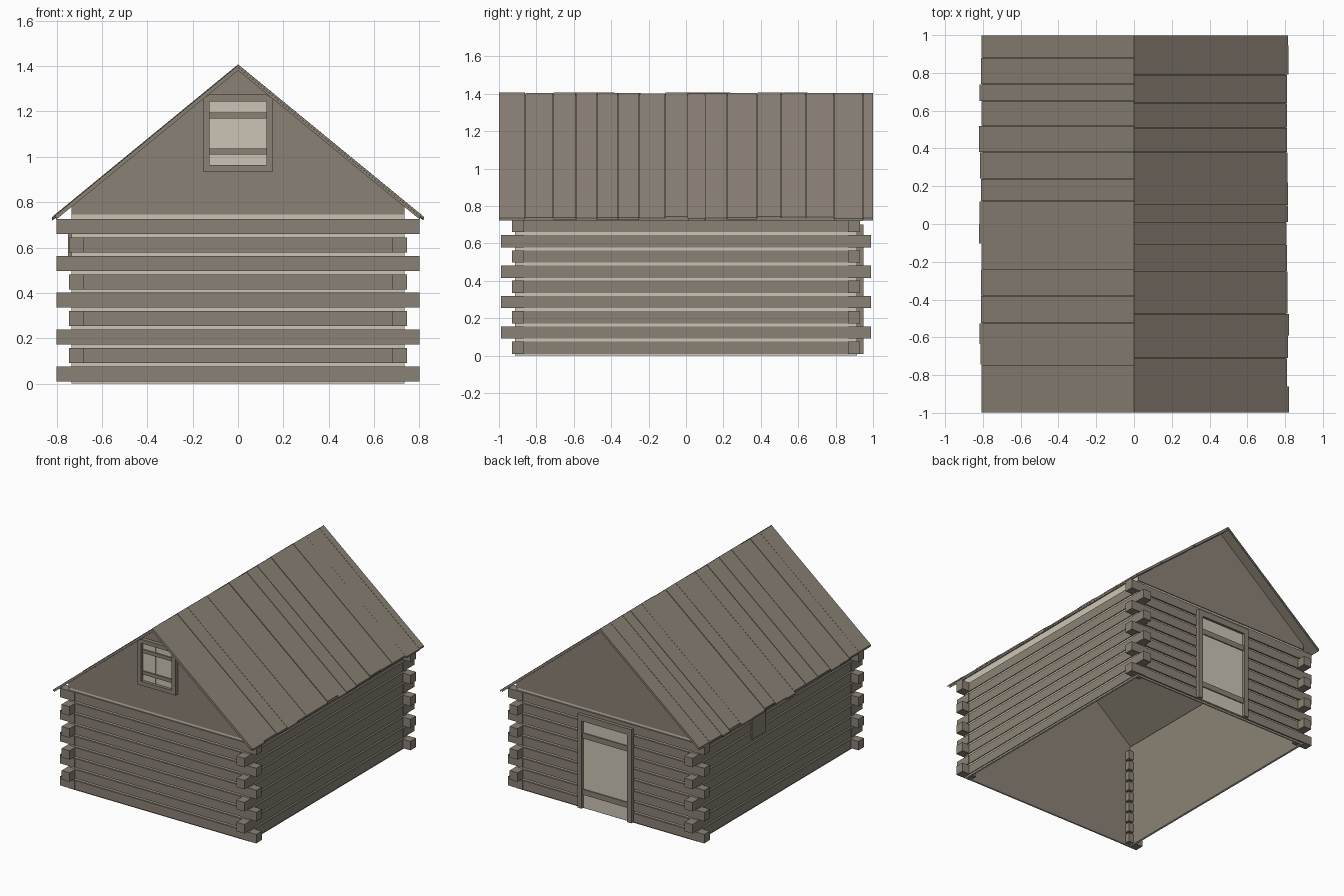
import bpy, bmesh, random
from mathutils import Vector

random.seed(4)
if "Cube" in bpy.data.objects:
    bpy.data.objects.remove(bpy.data.objects["Cube"])


def material(name, color):
    m = bpy.data.materials.new(name)
    m.use_nodes = True
    m.diffuse_color = (*color, 1)
    m.node_tree.nodes["Principled BSDF"].inputs["Base Color"].default_value = (*color, 1)
    return m


wood = material("weathered_wood", (0.255, 0.222, 0.178))
pale = material("pale_chinking", (0.60, 0.56, 0.46))


def prism(bm, profile, y0, y1):
    """Extrude an xz outline along y."""
    a = [bm.verts.new((x, y0, z)) for x, z in profile]
    b = [bm.verts.new((x, y1, z)) for x, z in profile]
    bm.faces.new(a)
    bm.faces.new(b)
    for i in range(len(a)):
        j = (i + 1) % len(a)
        bm.faces.new((a[i], a[j], b[j], b[i]))


def box(bm, x0, x1, y0, y1, z0, z1):
    prism(bm, [(x0, z0), (x1, z0), (x1, z1), (x0, z1)], y0, y1)


def finish(name, bm, *mats):
    bmesh.ops.recalc_face_normals(bm, faces=bm.faces)
    me = bpy.data.meshes.new(name)
    bm.to_mesh(me)
    bm.free()
    for m in mats:
        me.materials.append(m)
    ob = bpy.data.objects.new(name, me)
    bpy.context.collection.objects.link(ob)
    return ob


def span(s, a, b):
    return sorted((s * a, s * b))


WX, WY = 0.735, 0.915          # outer wall faces
PITCH, LOG, ROWS = 0.08125, 0.033, 9
RIDGE, SLOPE = 1.405, 0.82
UNDER = RIDGE - 0.024          # underside of the roof at the ridge
rows = [0.043 + PITCH * i for i in range(ROWS)]

# Thin walls: pale chinking outside, wood lining inside
for s, end in ((-1, "front"), (1, "back")):
    bm = bmesh.new()
    box(bm, -WX, WX, *span(s, WY - 0.012, WY), 0, 0.745)
    wall = finish(end + "_wall", bm, pale, wood)
    for f in wall.data.polygons:
        f.material_index = int(f.normal.y * s < -0.5)
for s, side in ((-1, "right"), (1, "left")):
    bm = bmesh.new()
    box(bm, *span(s, WX - 0.015, WX), -WY + 0.002, WY - 0.002, 0, 0.778)
    wall = finish(side + "_wall", bm, pale, wood)
    for f in wall.data.polygons:
        f.material_index = int(f.normal.x * s < -0.5)

# Rows of log faces on each wall
for s, end in ((-1, "front"), (1, "back")):
    bm = bmesh.new()
    for z in rows:
        box(bm, -WX, WX, *span(s, WY - 0.002, 0.926), z - LOG, z + LOG)
    finish(end + "_logs", bm, wood)
for s, side in ((-1, "right"), (1, "left")):
    bm = bmesh.new()
    for z in rows:
        box(bm, *span(s, WX - 0.002, 0.741), -0.92, 0.92, z - LOG, z + LOG)
    finish(side + "_logs", bm, wood)

# Alternating log ends crossing at the corners
bm = bmesh.new()
for sx in (-1, 1):
    for sy in (-1, 1):
        for i, z in enumerate(rows):
            ox, oy = (0.80, 0.93) if i % 2 == 0 else (0.745, 0.99)
            box(bm, *span(sx, 0.68, ox), *span(sy, 0.865, oy), z - LOG, z + LOG)
finish("corner_log_ends", bm, wood)

# Gables
for s, end in ((-1, "front"), (1, "back")):
    bm = bmesh.new()
    shoulder = UNDER - SLOPE * WX
    prism(bm, [(-WX, 0.745), (WX, 0.745), (WX, shoulder), (0, UNDER), (-WX, shoulder)],
          *span(s, WY - 0.012, 0.921))
    finish(end + "_gable", bm, wood)


def slope_slab(bm, s, top, thick, reach, y0, y1):
    drop = SLOPE * reach
    prism(bm, [(0, top), (s * reach, top - drop),
               (s * reach, top - drop - thick), (0, top - thick)], y0, y1)


# Roof: a thin deck and uneven boards on each slope
seams = {
    1: [-1, -0.86, -0.71, -0.59, -0.475, -0.365, -0.25, -0.11, 0.01, 0.1,
        0.22, 0.38, 0.51, 0.64, 0.79, 0.945, 1],
    -1: [-1, -0.86, -0.745, -0.635, -0.525, -0.38, -0.24, -0.105, 0, 0.12,
         0.24, 0.38, 0.52, 0.65, 0.74, 0.88, 1]}
for s, side in ((-1, "right"), (1, "left")):
    bm = bmesh.new()
    slope_slab(bm, s, RIDGE - 0.01, 0.014, 0.803, -0.997, 0.997)
    finish(side + "_roof_deck", bm, wood)
    bm = bmesh.new()
    for y0, y1 in zip(seams[s], seams[s][1:]):
        slope_slab(bm, s, RIDGE + random.uniform(-0.004, 0.003), 0.012,
                   random.uniform(0.806, 0.822), y0 + 0.001, y1 - 0.001)
    finish(side + "_roof_boards", bm, wood)

# Front gable window: frame with sloped top corners, pale boards, battens
bm = bmesh.new()
for s in (-1, 1):
    prism(bm, [(s * 0.125, 0.935), (s * 0.155, 0.935), (s * 0.155, 1.255), (s * 0.125, 1.275)],
          -0.95, -0.915)
box(bm, -0.125, 0.125, -0.95, -0.915, 0.935, 0.965)
box(bm, -0.125, 0.125, -0.95, -0.915, 1.245, 1.275)
finish("window_frame", bm, wood)
bm = bmesh.new()
for x0, x1, y in ((-0.125, -0.022, -0.928), (-0.022, 0, -0.926),
                  (0, 0.022, -0.927), (0.022, 0.125, -0.928)):
    box(bm, x0, x1, y, -0.918, 0.965, 1.245)
finish("window_shutter", bm, pale)
bm = bmesh.new()
for z in (1.024, 1.183):
    box(bm, -0.128, 0.128, -0.936, -0.925, z - 0.013, z + 0.013)
finish("window_battens", bm, wood)

# Back door
bm = bmesh.new()
for s in (-1, 1):
    box(bm, *span(s, 0.185, 0.22), 0.915, 0.95, 0.01, 0.70)
box(bm, -0.185, 0.185, 0.915, 0.95, 0.655, 0.70)
finish("door_frame", bm, wood)
bm = bmesh.new()
box(bm, -0.185, 0.185, 0.918, 0.932, 0.01, 0.655)
finish("door_panel", bm, pale)
bm = bmesh.new()
for z in (0.13, 0.545):
    box(bm, -0.185, 0.185, 0.93, 0.94, z - 0.02, z + 0.02)
finish("door_battens", bm, wood)

# Small closed hatch high on the right wall
bm = bmesh.new()
box(bm, -0.749, -0.735, 0.14, 0.30, 0.52, 0.72)
finish("side_hatch", bm, wood)
